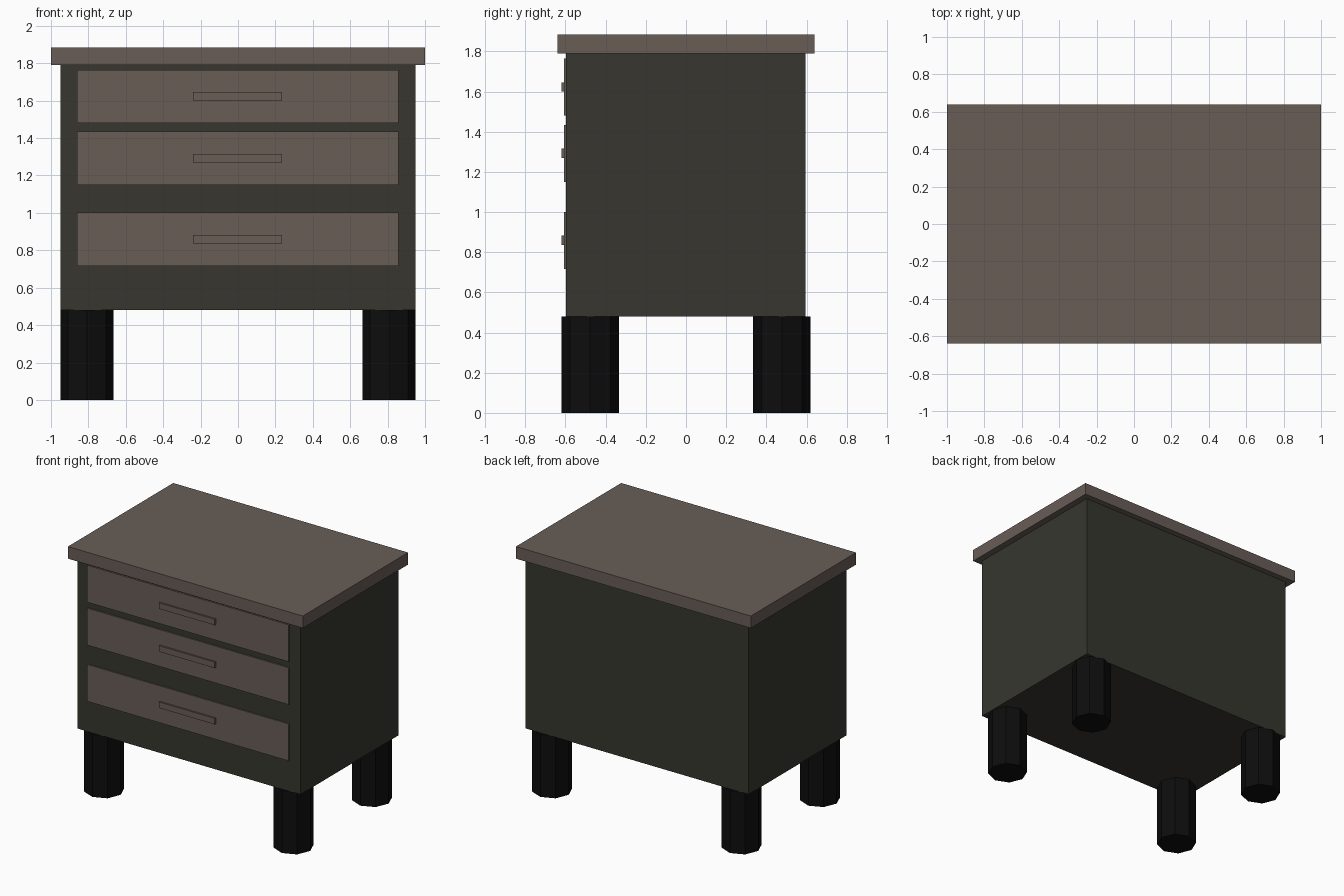
import bpy
import math

if "Cube" in bpy.data.objects:
    bpy.data.objects.remove(bpy.data.objects["Cube"])


def material(name, rgb):
    m = bpy.data.materials.new(name)
    m.diffuse_color = (*rgb, 1)
    m.use_nodes = True
    m.node_tree.nodes["Principled BSDF"].inputs["Base Color"].default_value = m.diffuse_color
    return m


taupe = material("taupe wood", (0.138, 0.110, 0.094))
olive = material("dark olive paint", (0.038, 0.037, 0.028))
black = material("black leg", (0.004, 0.004, 0.004))


def box(name, x, y, z, mat):
    """Box from (min, max) ranges on each axis."""
    bpy.ops.mesh.primitive_cube_add(
        size=1, location=[(a + b) / 2 for a, b in (x, y, z)])
    ob = bpy.context.object
    ob.name = name
    ob.scale = [b - a for a, b in (x, y, z)]
    bpy.ops.object.transform_apply(location=False, rotation=False, scale=True)
    ob.data.materials.append(mat)
    return ob


# Cabinet and overhanging top
box("cabinet_body", (-0.95, 0.95), (-0.597, 0.595), (0.48, 1.79), olive)
box("table_top", (-1, 1), (-0.64, 0.64), (1.79, 1.883), taupe)

# Three thin drawer fronts, each with a bar handle
for level, z in (("top", 1.48), ("middle", 1.15), ("bottom", 0.717)):
    box(level + "_drawer", (-0.86, 0.857), (-0.607, -0.597), (z, z + 0.284), taupe)
    box(level + "_handle", (-0.24, 0.236), (-0.62, -0.607),
        (z + 0.12, z + 0.166), taupe)

# Four eight-sided legs with corners on the axes
for side, x in (("left", -0.807), ("right", 0.807)):
    for end, y in (("front", -0.477), ("back", 0.477)):
        bpy.ops.mesh.primitive_cylinder_add(
            vertices=8, radius=0.1425, depth=0.48, location=(x, y, 0.24))
        leg = bpy.context.object
        leg.name = f"{end}_{side}_leg"
        leg.data.materials.append(black)
